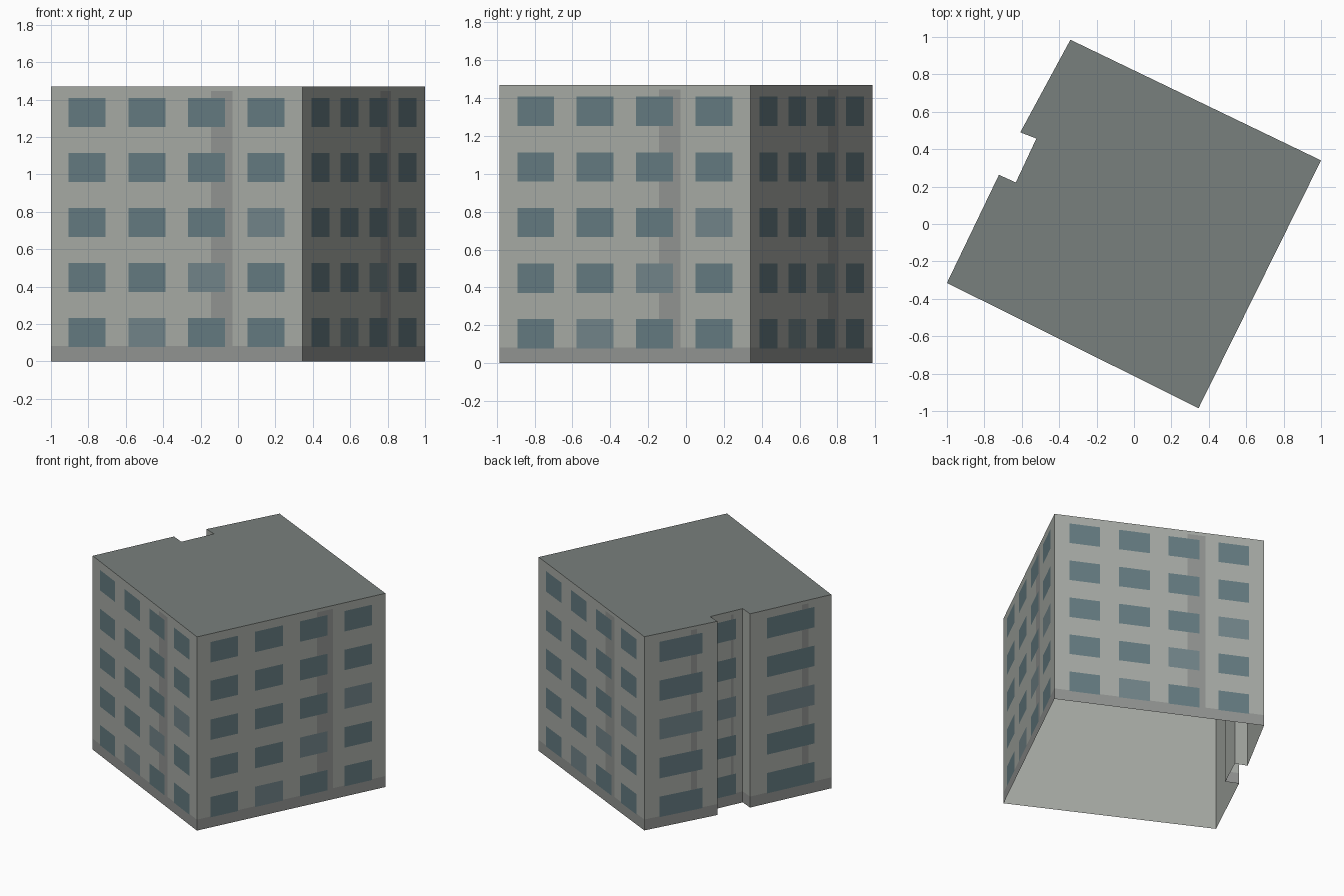
import bpy
from mathutils import Vector

if "Cube" in bpy.data.objects:
    bpy.data.objects.remove(bpy.data.objects["Cube"])

HEIGHT, FLOORS, BAND = 1.47, 5, 0.083

# Footprint, anticlockwise from the left corner, with the notch in the left side
FOOT = [Vector(p) for p in [(-1, -.315), (.345, -.985), (1, .34), (-.34, .985),
                            (-.608, .49), (-.522, .457), (-.632, .222), (-.722, .263)]]
# Window columns on each wall segment
COLUMNS = [4, 4, 4, 1, 0, 1, 0, 1]


def material(name, color):
    m = bpy.data.materials.new(name)
    m.diffuse_color = (*color, 1)
    m.use_nodes = True
    m.node_tree.nodes["Principled BSDF"].inputs["Base Color"].default_value = m.diffuse_color
    return m


WALL = material("wall", (.39, .41, .38))
TRIM = material("trim", (.29, .30, .29))
GLASS = material("glass", (.13, .20, .22))
GLASS_LIGHT = material("light_glass", (.17, .235, .255))
ROOF = material("roof", (.19, .215, .205))


def mesh_object(name, verts, faces, mat):
    me = bpy.data.meshes.new(name)
    me.from_pydata(verts, [], faces)
    me.materials.append(mat)
    ob = bpy.data.objects.new(name, me)
    bpy.context.collection.objects.link(ob)
    return ob


class Panels:
    """Collects flat rectangles laid just outside the walls."""

    def __init__(self, name, mat, offset):
        self.name, self.mat, self.offset = name, mat, offset
        self.verts, self.faces = [], []

    def add(self, a, b, t0, t1, z0, z1):
        d = (b - a).normalized()
        out = Vector((d.y, -d.x)) * self.offset
        n = len(self.verts)
        for t, z in ((t0, z0), (t1, z0), (t1, z1), (t0, z1)):
            p = a.lerp(b, t) + out
            self.verts.append((p.x, p.y, z))
        self.faces.append((n, n + 1, n + 2, n + 3))

    def build(self):
        return mesh_object(self.name, self.verts, self.faces, self.mat)


# Wall shell, open underneath, and flat roof
n = len(FOOT)
low = [(p.x, p.y, 0) for p in FOOT]
high = [(p.x, p.y, HEIGHT) for p in FOOT]
mesh_object("walls", low + high,
            [(i, (i + 1) % n, n + (i + 1) % n, n + i) for i in range(n)], WALL)
mesh_object("roof", high, [tuple(range(n))], ROOF)

# Plinth band, vertical strips and windows on every wall
plinth = Panels("plinth_band", TRIM, .001)
strips = Panels("vertical_strips", TRIM, .001)
windows = Panels("windows", GLASS, .002)
bright = Panels("light_windows", GLASS_LIGHT, .002)
pitch = HEIGHT / FLOORS
for i, cols in enumerate(COLUMNS):
    a, b = FOOT[i], FOOT[(i + 1) % n]
    plinth.add(a, b, 0, 1, 0, BAND)
    if not cols:
        continue
    strips.add(a, b, .636, .721, BAND, 1.445)
    cell = .948 / cols
    for c in range(cols):
        t = .026 + (c + .19) * cell
        for f in range(FLOORS):
            z = .077 + f * pitch
            light = c - f == 1 if cols > 1 else f == 2
            (bright if light else windows).add(a, b, t, t + .62 * cell, z, z + .155)
for p in (plinth, strips, windows, bright):
    p.build()
